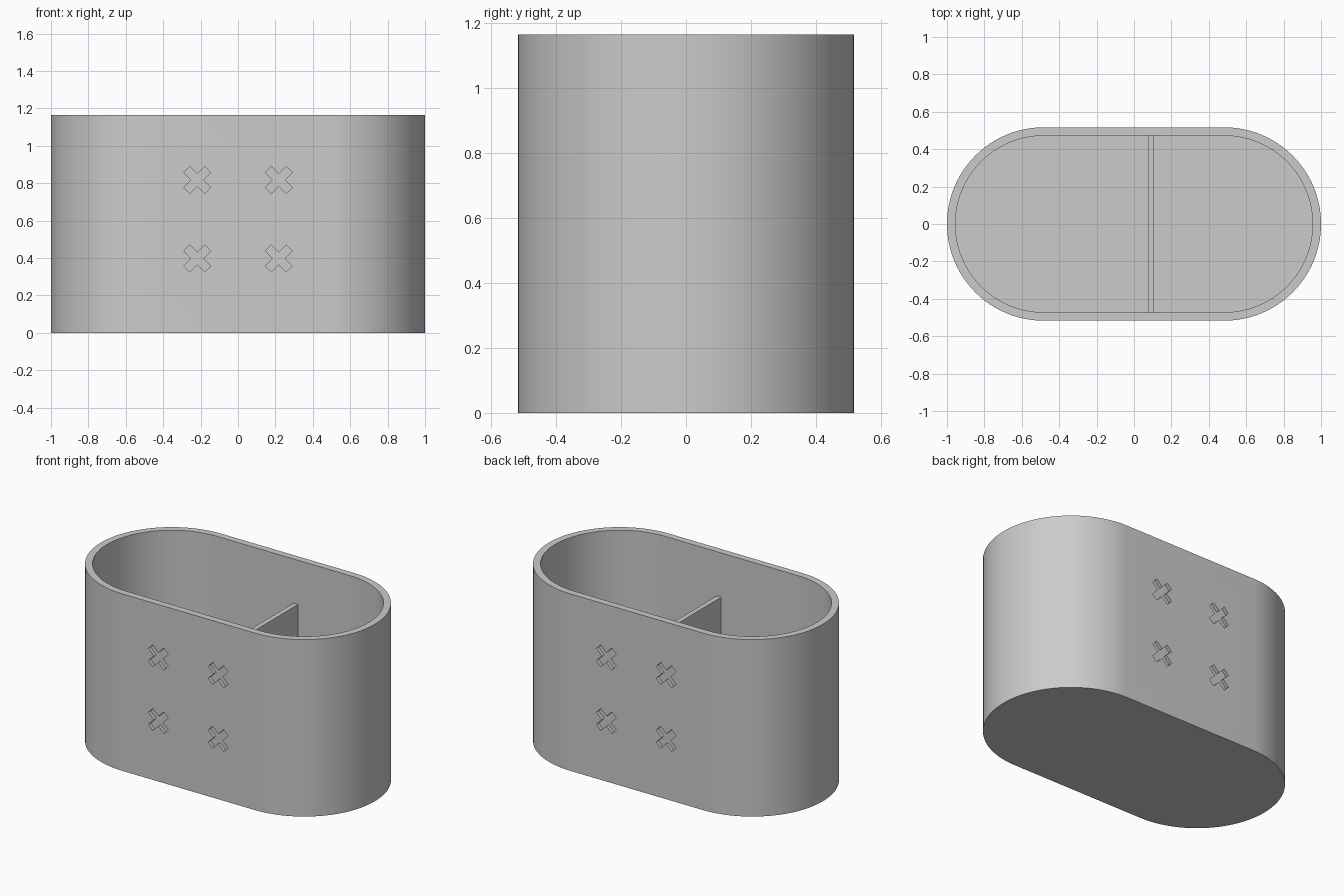
import bpy, bmesh, math
from mathutils import Matrix, Vector

cube = bpy.data.objects.get("Cube")
if cube:
    bpy.data.objects.remove(cube, do_unlink=True)

HEIGHT, RADIUS, WALL, FLOOR = 1.165, 0.517, 0.045, 0.045
CENTRE = 1 - RADIUS          # x of the rounded ends' centres
ENGRAVE = 0.022              # depth of the cross marks
STEPS = 48

grey = bpy.data.materials.new("light_grey")
grey.use_nodes = True
colour = (0.6, 0.6, 0.6, 1)
grey.diffuse_color = colour
grey.node_tree.nodes["Principled BSDF"].inputs["Base Color"].default_value = colour


def make_object(name, bm):
    bmesh.ops.recalc_face_normals(bm, faces=bm.faces)
    mesh = bpy.data.meshes.new(name)
    bm.to_mesh(mesh)
    bm.free()
    mesh.materials.append(grey)
    obj = bpy.data.objects.new(name, mesh)
    bpy.context.collection.objects.link(obj)
    return obj


def stadium_ring(bm, radius, z):
    """Loop of vertices around a rounded slot outline."""
    ring = []
    for side in (1, -1):
        for i in range(STEPS + 1):
            a = math.pi * (i / STEPS - 0.5)
            x = side * (CENTRE + radius * math.cos(a))
            ring.append(bm.verts.new((x, side * radius * math.sin(a), z)))
    return ring


# Cup: outer wall, rim, inner wall, floor
bm = bmesh.new()
inner = RADIUS - WALL
rings = [stadium_ring(bm, r, z) for r, z in
         ((RADIUS, 0), (RADIUS, HEIGHT), (inner, HEIGHT), (inner, FLOOR))]
for low, high in zip(rings, rings[1:]):
    for i in range(len(low)):
        j = (i + 1) % len(low)
        bm.faces.new((low[i], low[j], high[j], high[i]))
bm.faces.new(rings[0])
bm.faces.new(rings[-1])
cup = make_object("cup_body", bm)

# Cross-shaped cutters on the front and back walls
bm = bmesh.new()
half, arm = 0.0225, 0.079
quarter = [Vector((half, half)), Vector((half, arm)), Vector((-half, arm))]
for side in (1, -1):
    for cx in (-0.218, 0.218):
        for cz in (0.397, 0.817):
            outline = []
            for q in range(4):
                turn = Matrix.Rotation(math.radians(45 + 90 * q), 2)
                outline += [turn @ p for p in quarter]
            face = bm.faces.new([bm.verts.new((cx + p.x, side * (RADIUS - ENGRAVE), cz + p.y))
                                 for p in outline])
            out = bmesh.ops.extrude_face_region(bm, geom=[face], use_keep_orig=True)
            verts = [v for v in out["geom"] if isinstance(v, bmesh.types.BMVert)]
            bmesh.ops.translate(bm, verts=verts, vec=(0, side * ENGRAVE * 3, 0))
cutter = make_object("cross_cutter", bm)
cutter.hide_render = True

# Engrave the crosses
mod = cup.modifiers.new("engrave_crosses", 'BOOLEAN')
mod.operation, mod.solver, mod.object = 'DIFFERENCE', 'EXACT', cutter
bpy.ops.object.select_all(action='DESELECT')
cup.select_set(True)
bpy.context.view_layer.objects.active = cup
bpy.ops.object.modifier_apply(modifier=mod.name)
bpy.data.objects.remove(cutter, do_unlink=True)
bpy.ops.object.shade_smooth_by_angle(angle=math.radians(30))

# Divider plate across the inside, lower than the rim
bm = bmesh.new()
top, base = 0.874, FLOOR - 0.01
bmesh.ops.create_cube(bm, size=1)
bmesh.ops.scale(bm, verts=bm.verts, vec=(0.032, 2 * inner + 0.01, top - base))
bmesh.ops.translate(bm, verts=bm.verts, vec=(0.09, 0, (top + base) / 2))
make_object("divider", bm)
